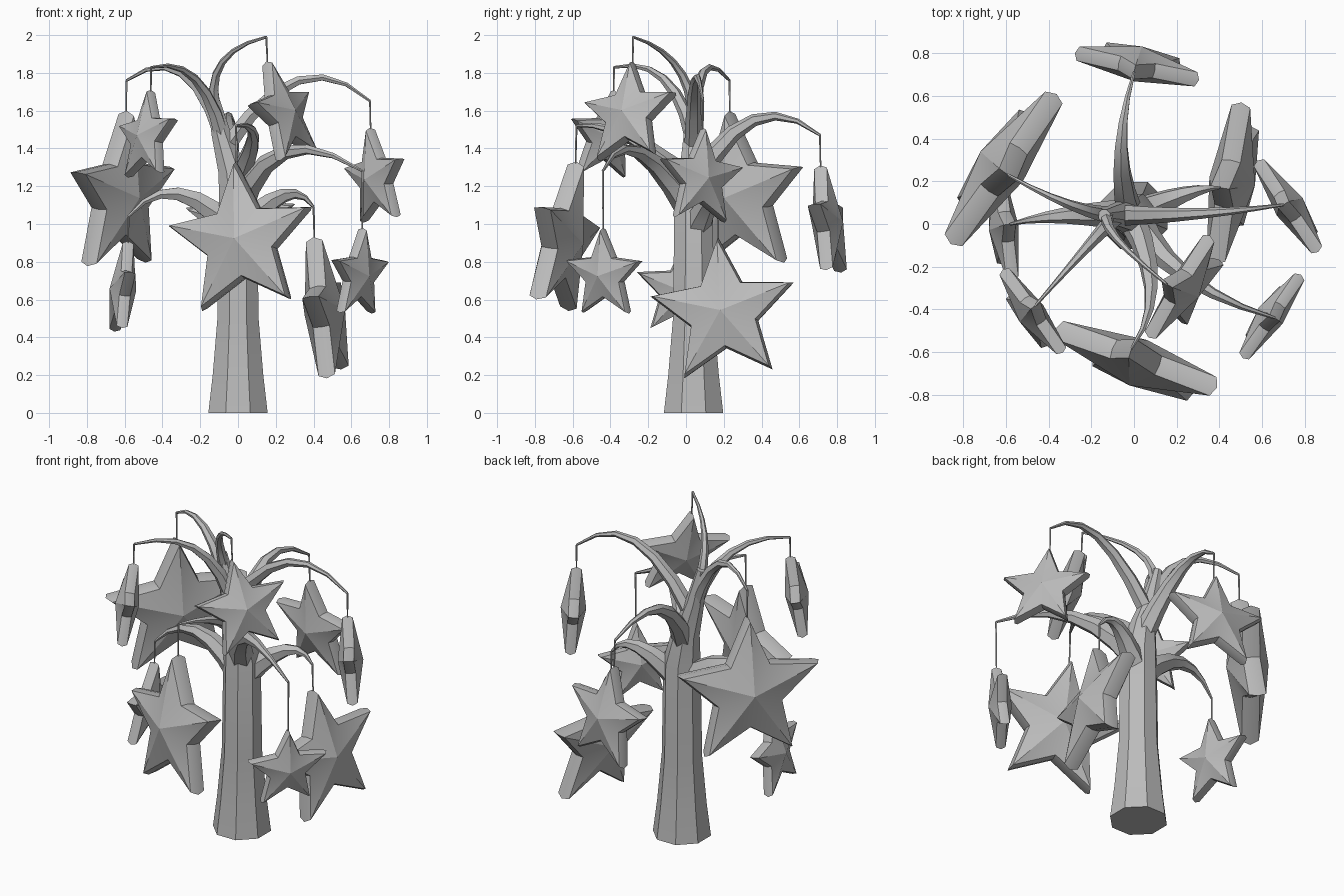
import bpy, bmesh, math
from mathutils import Vector, Quaternion

cube = bpy.data.objects.get("Cube")
if cube:
    bpy.data.objects.remove(cube, do_unlink=True)

grey = bpy.data.materials.new("plain_grey")
grey.use_nodes = True
grey.diffuse_color = (0.5, 0.5, 0.5, 1)
grey.node_tree.nodes["Principled BSDF"].inputs["Base Color"].default_value = grey.diffuse_color


def finish(bm, name, angle):
    """Turn a bmesh into a grey, smooth-shaded object."""
    bmesh.ops.recalc_face_normals(bm, faces=bm.faces)
    mesh = bpy.data.meshes.new(name)
    bm.to_mesh(mesh)
    bm.free()
    mesh.materials.append(grey)
    obj = bpy.data.objects.new(name, mesh)
    bpy.context.collection.objects.link(obj)
    bpy.ops.object.select_all(action='DESELECT')
    obj.select_set(True)
    bpy.context.view_layer.objects.active = obj
    bpy.ops.object.shade_smooth_by_angle(angle=math.radians(angle))


def bridge(bm, lower, upper):
    """Join two rings of vertices with quads."""
    count = len(lower)
    for i in range(count):
        j = (i + 1) % count
        bm.faces.new((lower[i], lower[j], upper[j], upper[i]))


def tube(name, points, radii, sides):
    """Tapered tube along a path, capped at both ends."""
    bm = bmesh.new()
    rings, turn, last = [], Quaternion(), Vector((0, 0, 1))
    for i, point in enumerate(points):
        ahead = (points[min(i + 1, len(points) - 1)] - point).normalized()
        behind = (point - points[max(i - 1, 0)]).normalized()
        tangent = (ahead + behind).normalized()
        turn = last.rotation_difference(tangent) @ turn
        last = tangent
        ring = []
        for k in range(sides):
            angle = math.tau * (k + 0.5) / sides
            spoke = Vector((math.cos(angle), math.sin(angle), 0))
            ring.append(bm.verts.new(point + turn @ spoke * radii[i]))
        if rings:
            bridge(bm, rings[-1], ring)
        rings.append(ring)
    bm.faces.new(rings[0])
    bm.faces.new(rings[-1])
    finish(bm, name, 40)


def star(name, centre, tip, yaw):
    """Puffed five-pointed star: chamfered rim and raised middle on both faces."""
    up = tip - centre
    size = up.length
    up.normalize()
    arms = Vector((math.cos(math.radians(yaw)), math.sin(math.radians(yaw)), 0))
    normal = up.cross(arms).normalized()
    across = normal.cross(up)
    bm = bmesh.new()
    rings = []
    for depth, scale in ((-0.11, 0.95), (0, 1), (0.11, 0.95)):
        ring = []
        for k in range(10):
            angle = math.pi * k / 5
            reach = scale * (0.47 if k % 2 else 1)
            flat = reach * (math.cos(angle) * up + math.sin(angle) * across)
            ring.append(bm.verts.new(centre + size * (flat + depth * normal)))
        if rings:
            bridge(bm, rings[-1], ring)
        rings.append(ring)
    for ring, depth in ((rings[0], -0.27), (rings[-1], 0.27)):
        peak = bm.verts.new(centre + normal * depth * size)
        for k in range(10):
            bm.faces.new((ring[k], ring[(k + 1) % 10], peak))
    finish(bm, name, 30)


# Trunk, flared at the foot and leaning into the main limb: height, x, radius
trunk = [(0, 0, .17), (.2, 0, .145), (.5, 0, .118), (1.08, 0, .11),
         (1.28, -.03, .08), (1.48, -.09, .055), (1.7, -.14, .03)]
TRUNK_Y = .04
tube("trunk", [Vector((x, TRUNK_Y, z)) for z, x, r in trunk], [r for z, x, r in trunk], 8)


def trunk_at(height):
    """Centre and radius of the trunk at a height."""
    for (z0, x0, r0), (z1, x1, r1) in zip(trunk, trunk[1:]):
        if z0 <= height <= z1:
            t = (height - z0) / (z1 - z0)
            return Vector((x0 + t * (x1 - x0), TRUNK_Y, height)), r0 + t * (r1 - r0)


def bough(name, fork, middle, droop, tip, centre, yaw):
    """Arched branch from the trunk, a hanging stalk and its star."""
    middle, tip, centre = Vector(middle), Vector(tip), Vector(centre)
    root, girth = trunk_at(fork)
    end = Vector((tip.x, tip.y, droop))
    control = 2 * middle - (root + end) / 2
    steps = 6
    path, radii = [], []
    for i in range(steps + 1):
        t = i / steps
        path.append(root * (1 - t) ** 2 + control * 2 * t * (1 - t) + end * t * t)
        radii.append(.007 + girth * 0.65 * (1 - t) ** 1.2)
    tube(name + "_branch", path, radii, 6)
    tube(name + "_stalk", [end, tip.lerp(centre, 0.08)], [.006, .004], 5)
    star(name + "_star", centre, tip, yaw)


# Boughs: fork height, arch middle, stalk top, star tip, star centre, arm direction
bough("top", 1.62, (-.08, -.07, 1.86), 1.99, (.15, -.28, 1.86), (.24, -.3, 1.58), 57)
bough("front_right_high", 1.45, (-.23, -.12, 1.77), 1.83, (-.46, -.38, 1.71), (-.48, -.42, 1.46), -55)
bough("right_high", 1.45, (-.3, .09, 1.8), 1.76, (-.59, .23, 1.6), (-.62, .27, 1.15), 55)
bough("left_high", 1.4, (.32, .05, 1.76), 1.65, (.7, .09, 1.51), (.73, .08, 1.24), -56)
bough("front_left", 1.05, (.25, -.25, 1.38), 1.28, (.66, -.44, .98), (.64, -.43, .73), 55)
bough("front", 1.2, (.08, -.3, 1.46), 1.52, (-.01, -.58, 1.33), (.02, -.65, .91), -21)
bough("back", 1.2, (-.06, .36, 1.55), 1.47, (0, .71, 1.31), (.02, .75, 1), -12)
bough("right_low", .95, (-.32, .04, 1.16), 1.04, (-.58, 0, .91), (-.61, -.02, .65), -83)
bough("left_low", .95, (.24, .14, 1.15), 1.09, (.4, .17, .93), (.46, .2, .53), 80)
